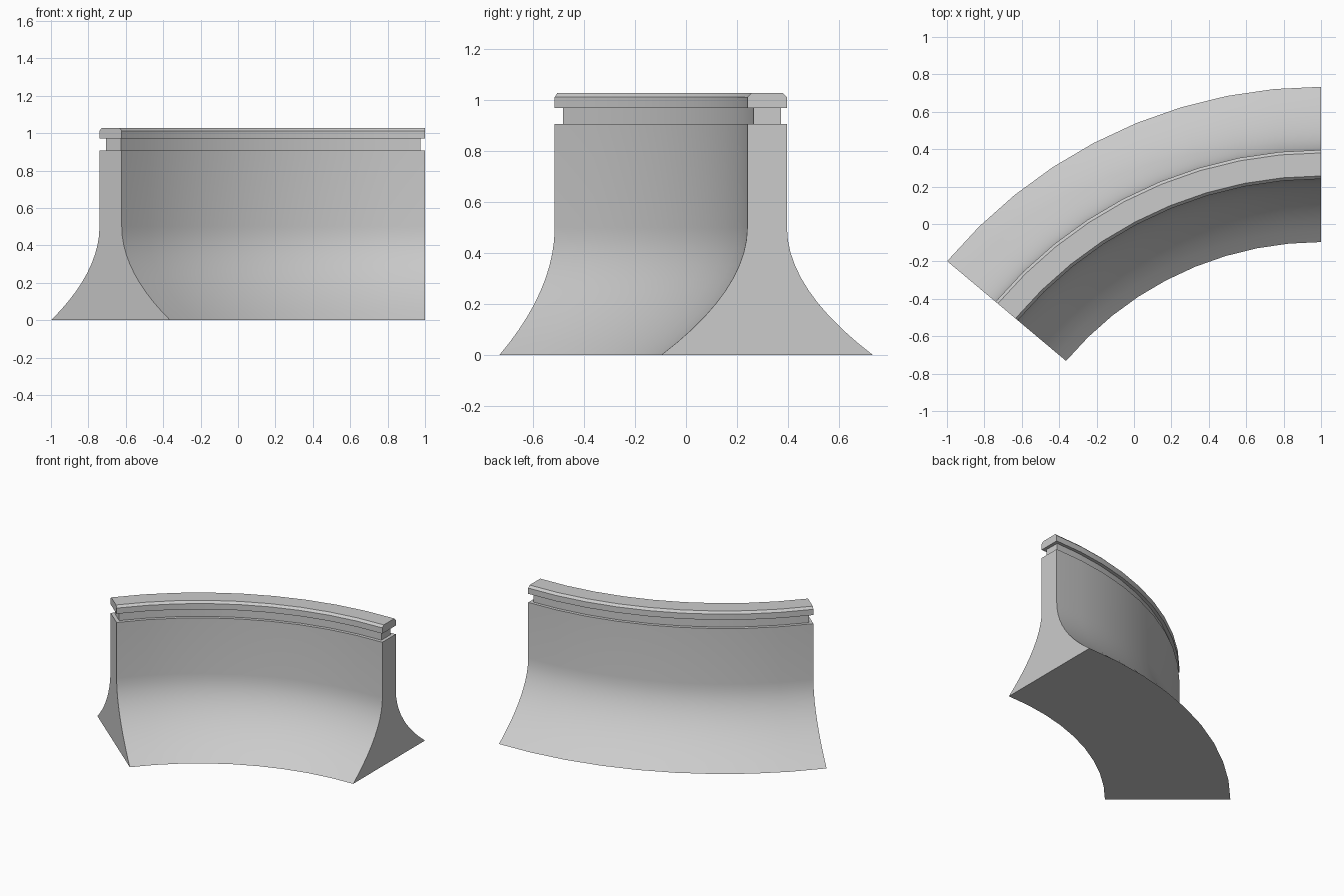
import bpy, bmesh
from math import sin, cos, radians

if "Cube" in bpy.data.objects:
    bpy.data.objects.remove(bpy.data.objects["Cube"])

CX, CY = 1.0, -1.876          # centre of the plan arc
SWEEP, SEGS = radians(50), 9
R_MID = 2.1945                # centreline radius
HALF_WALL, HALF_BASE = 0.0775, 0.415


def sweep(name, half, end_inset=0.0):
    """Sweep a mirrored profile, given as (half width, z) from bottom to top."""
    ring = half + [(-w, z) for w, z in reversed(half)]
    a0 = end_inset / R_MID
    bm = bmesh.new()
    rows = []
    for i in range(SEGS + 1):
        a = min(max(SWEEP * i / SEGS, a0), SWEEP - a0)
        rows.append([bm.verts.new((CX - (R_MID + w) * sin(a),
                                   CY + (R_MID + w) * cos(a), z)) for w, z in ring])
    n = len(ring)
    for r, s in zip(rows, rows[1:]):
        for j in range(n):
            k = (j + 1) % n
            bm.faces.new((r[j], r[k], s[k], s[j]))
    # End caps, split into strips across the profile
    for row in (rows[0], rows[-1]):
        for j in range(n // 2 - 1):
            bm.faces.new((row[j], row[j + 1], row[n - 2 - j], row[n - 1 - j]))
    bmesh.ops.recalc_face_normals(bm, faces=bm.faces)
    me = bpy.data.meshes.new(name)
    bm.to_mesh(me)
    bm.free()
    ob = bpy.data.objects.new(name, me)
    bpy.context.collection.objects.link(ob)
    bpy.ops.object.select_all(action='DESELECT')
    ob.select_set(True)
    bpy.context.view_layer.objects.active = ob
    bpy.ops.object.shade_smooth_by_angle(angle=radians(30))
    return ob


# Wall with flared foot
FLARE_H, STEPS = 0.5, 10
flare = [(HALF_WALL + (HALF_BASE - HALF_WALL) * (1 - i / STEPS) ** 1.95, FLARE_H * i / STEPS)
         for i in range(STEPS + 1)]
sweep("barrier_wall", flare + [(HALF_WALL, 0.907)])

# Recessed neck, inset on all sides
sweep("recessed_neck", [(HALF_WALL - 0.024, 0.907), (HALF_WALL - 0.024, 0.97)], 0.024)

# Coping with chamfered long edges
sweep("coping", [(HALF_WALL, 0.97), (HALF_WALL, 1.012), (HALF_WALL - 0.016, 1.028)])
